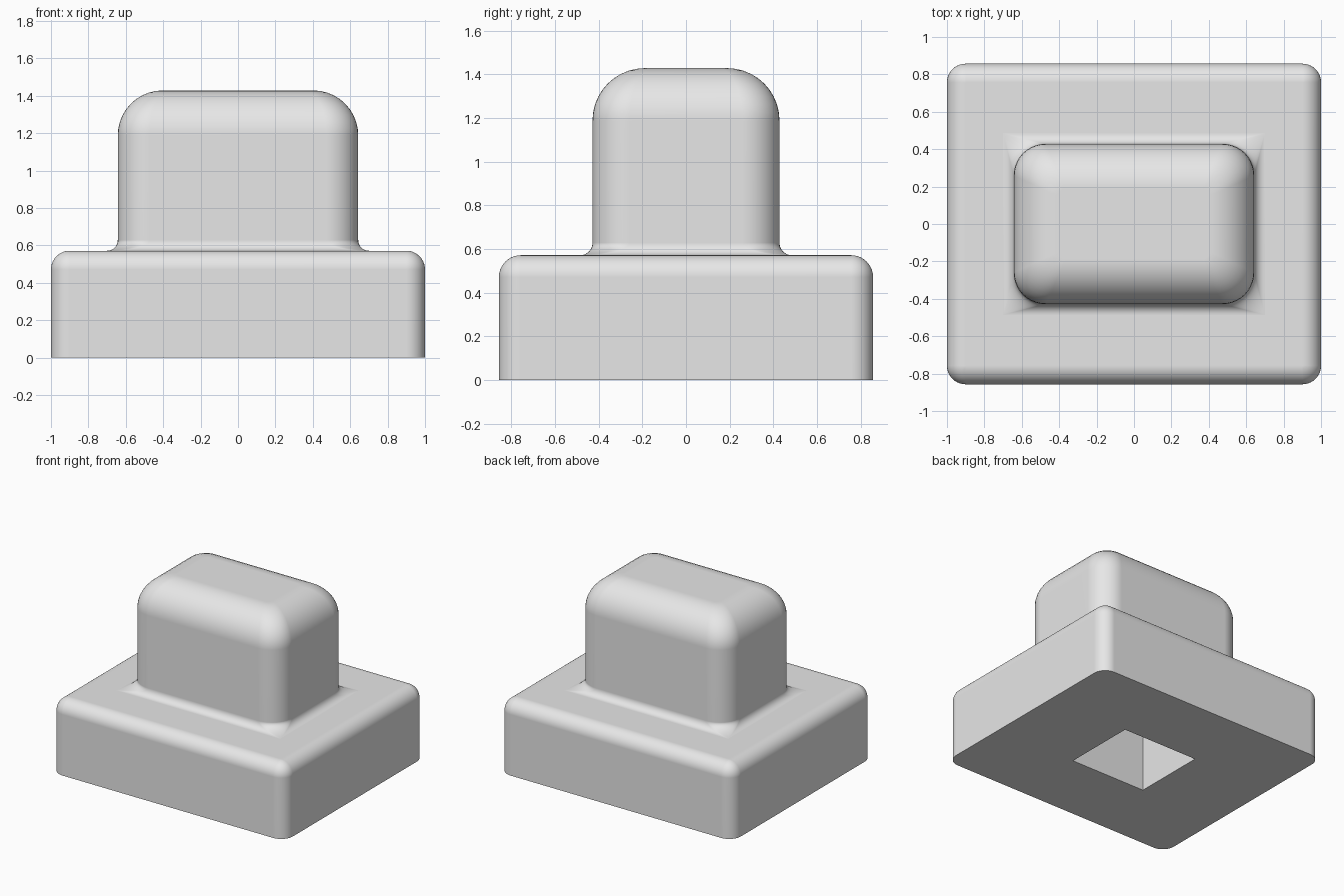
import bpy
import bmesh
from math import sin, cos, pi

cube = bpy.data.objects.get("Cube")
if cube:
    bpy.data.objects.remove(cube, do_unlink=True)

UNIT = 1 / 7          # the parts sit on a simple whole-number grid
STEPS = 10            # segments in every rounded edge

grey = bpy.data.materials.new("plain grey")
grey.use_nodes = True
colour = (0.8, 0.8, 0.8, 1)
grey.diffuse_color = colour
grey.node_tree.nodes["Principled BSDF"].inputs["Base Color"].default_value = colour


def ring(hx, hy, r, z):
    """Rounded rectangle, counter-clockwise seen from above."""
    points = []
    for k, (sx, sy) in enumerate(((1, 1), (-1, 1), (-1, -1), (1, -1))):
        for i in range(STEPS + 1):
            a = (k + i / STEPS) * pi / 2
            points.append((sx * (hx - r) + r * cos(a), sy * (hy - r) + r * sin(a), z))
    return points


def rounded_top(hx, hy, corner, end_corner, radius, top):
    """Rings that roll a wall over into a flat top."""
    rings = []
    for i in range(STEPS + 1):
        a = i / STEPS * pi / 2
        inset = radius * (1 - cos(a))
        r = corner + (end_corner - corner) * inset / radius
        rings.append(ring(hx - inset, hy - inset, r, top - radius * (1 - sin(a))))
    return rings


def loft(name, rings, cap_start=False, cap_end=False):
    """Skin a stack of rings into one smooth object."""
    bm = bmesh.new()
    loops = [[bm.verts.new(p) for p in points] for points in rings]
    for low, high in zip(loops, loops[1:]):
        for i in range(len(low)):
            j = (i + 1) % len(low)
            bm.faces.new((low[i], low[j], high[j], high[i]))
    if cap_start:
        bm.faces.new(loops[0][::-1])
    if cap_end:
        bm.faces.new(loops[-1])
    bmesh.ops.remove_doubles(bm, verts=bm.verts, dist=0.0001)
    mesh = bpy.data.meshes.new(name)
    bm.to_mesh(mesh)
    bm.free()
    mesh.materials.append(grey)
    obj = bpy.data.objects.new(name, mesh)
    bpy.context.collection.objects.link(obj)
    bpy.ops.object.select_all(action="DESELECT")
    obj.select_set(True)
    bpy.context.view_layer.objects.active = obj
    bpy.ops.object.shade_smooth_by_angle(angle=pi / 6)
    weighted = obj.modifiers.new("Even shading", "WEIGHTED_NORMAL")
    weighted.keep_sharp = True
    return obj


# Base block with a rectangular socket underneath
bx, by, base_top = 7 * UNIT, 6 * UNIT, 4 * UNIT
sx, sy, socket_depth = 2.25 * UNIT, 2 * UNIT, 6 * UNIT
px, py, post_top = 4.5 * UNIT, 3 * UNIT, 10 * UNIT
base = [ring(sx, sy, 0, socket_depth), ring(sx, sy, 0, 0), ring(bx, by, 0.1, 0)]
base += rounded_top(bx, by, 0.1, 0, 0.1, base_top)
base.append(ring(px, py, 0, base_top))
loft("base", base, cap_start=True)

# Post: flared foot with square corners, straight wall, rolled top
fillet, corner = 0.057, 0.17
post = []
for i in range(STEPS):
    a = i / STEPS * pi / 2
    flare = fillet * (1 - sin(a))
    post.append(ring(px + flare, py + flare, corner * (1 - flare / fillet),
                     base_top + fillet * (1 - cos(a))))
post.append(ring(px, py, corner, base_top + fillet))
post += rounded_top(px, py, corner, 0.04, 0.24, post_top)
loft("post", post, cap_end=True)
